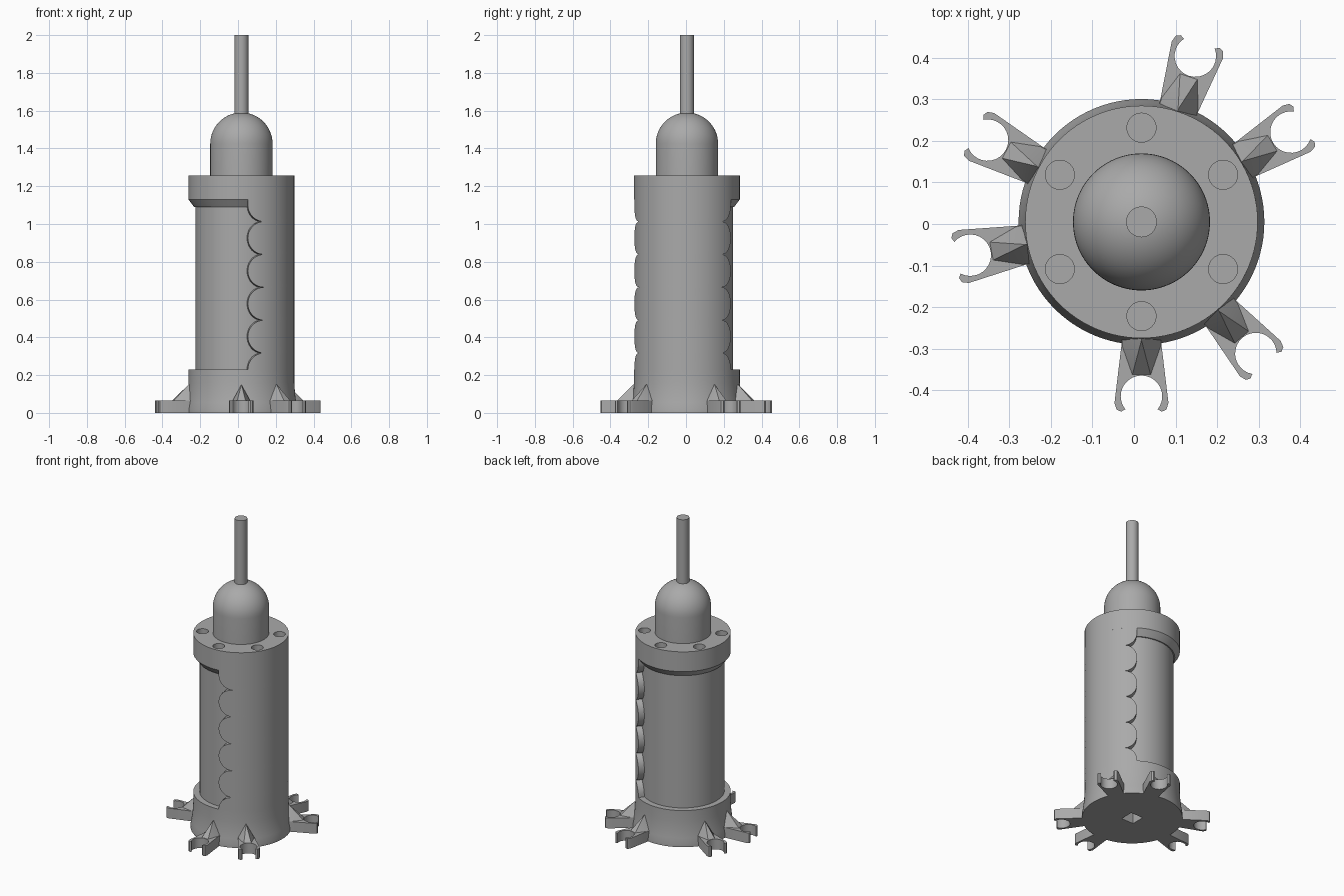
import bpy, bmesh, math
from math import sin, cos, radians, pi
from mathutils import Matrix, Vector

cube = bpy.data.objects.get("Cube")
if cube:
    bpy.data.objects.remove(cube, do_unlink=True)

AXIS = Vector((0.018, 0.005, 0))   # the tower's vertical axis
RADIUS = 0.28

grey = bpy.data.materials.new("plain grey")
grey.use_nodes = True
colour = (0.4, 0.4, 0.4, 1)
grey.diffuse_color = colour
grey.node_tree.nodes["Principled BSDF"].inputs["Base Color"].default_value = colour


def make(name, bm, origin=AXIS):
    bmesh.ops.recalc_face_normals(bm, faces=bm.faces)
    mesh = bpy.data.meshes.new(name)
    bm.to_mesh(mesh)
    bm.free()
    mesh.materials.append(grey)
    ob = bpy.data.objects.new(name, mesh)
    ob.location = origin
    bpy.context.collection.objects.link(ob)
    return ob


def smooth(ob):
    bpy.ops.object.select_all(action="DESELECT")
    ob.select_set(True)
    bpy.context.view_layer.objects.active = ob
    bpy.ops.object.shade_smooth_by_angle(angle=radians(30))


def bridge(bm, loops, closed=False):
    """Skin a list of vertex loops; closed joins the last loop to the first."""
    pairs = list(zip(loops, loops[1:]))
    if closed:
        pairs.append((loops[-1], loops[0]))
    for a, b in pairs:
        for i in range(len(a)):
            j = (i + 1) % len(a)
            bm.faces.new((a[i], a[j], b[j], b[i]))


def lathe(name, profile, steps=96):
    bm = bmesh.new()
    loops = [[bm.verts.new((r * cos(2 * pi * i / steps), r * sin(2 * pi * i / steps), z))
              for i in range(steps)] for r, z in profile]
    bridge(bm, loops)
    bm.faces.new(loops[0])
    bm.faces.new(loops[-1])
    return make(name, bm)


# Main tower: flared foot, lower collar, slim barrel, bevelled upper collar
tower = lathe("tower_body", [
    (0.296, 0), (0.296, 0.02), (0.29, 0.055), (0.284, 0.1), (RADIUS, 0.16), (RADIUS, 0.23),
    (0.243, 0.23), (0.243, 1.09), (0.25, 1.09), (RADIUS, 1.13), (RADIUS, 1.258)])

# Cutter for the ring of bolt holes and the square socket underneath
bm = bmesh.new()
for k in range(6):
    a = radians(30 + 60 * k)
    bmesh.ops.create_cone(bm, cap_ends=True, segments=32, radius1=0.035, radius2=0.035, depth=0.2,
                          matrix=Matrix.Translation((0.227 * cos(a), 0.227 * sin(a), 1.29)))
bmesh.ops.create_cube(bm, size=1, matrix=Matrix.Diagonal((0.088, 0.088, 0.16, 1)))
cutter = make("hole_cutter", bm)
cutter.hide_render = True
mod = tower.modifiers.new("holes", "BOOLEAN")
mod.object = cutter
mod.solver = "EXACT"
smooth(tower)
bpy.ops.object.modifier_apply(modifier=mod.name)
bpy.data.objects.remove(cutter, do_unlink=True)
smooth(tower)

# Dome and mast
dome = [(0.165, 1.25)] + [(0.165 * cos(radians(a)), 1.425 + 0.165 * sin(radians(a)))
                          for a in range(0, 85, 6)]
smooth(lathe("dome", dome))
smooth(lathe("mast", [(0.037, 1.55), (0.037, 2.0)], 48))

# Half sleeve with scalloped side edges
PITCH, LOW, HIGH = 0.174, 0.23, 1.13
rows = []
for k in range(6):
    for t in range(-90, 91, 10):
        z = LOW + PITCH * k + PITCH / 2 * sin(radians(t))
        bulge = cos(radians(t))
        if k == 0 and t < 0:
            continue
        if k == 5 and t > 0:
            break
        if t == -90:
            continue
        rows.append((z, bulge))
rows.append((HIGH, 1))
bm = bmesh.new()
loops = []
COLS = 48
for z, bulge in rows:
    start, end = radians(-65 - 18 * bulge), radians(41 + 15 * bulge)
    angles = [start + (end - start) * i / COLS for i in range(COLS + 1)]
    ring = [(RADIUS, a) for a in angles] + [(0.235, a) for a in reversed(angles)]
    loops.append([bm.verts.new((r * cos(a), r * sin(a), z)) for r, a in ring])
bridge(bm, loops)
for loop in (loops[0], loops[-1]):
    bm.faces.new(loop)
smooth(make("scalloped_sleeve", bm))


# Clip feet: open-ended C plate with a wedge gusset, pointing along +x
def clip(name, degrees):
    bm = bmesh.new()
    half = [(0.25, 0.046), (0.295, 0.048), (0.436, 0.065), (0.452, 0.06), (0.457, 0.049), (0.452, 0.04)]
    bite = [(0.42 + 0.05 * cos(radians(a)), 0.05 * sin(radians(a))) for a in range(50, 311, 13)]
    outline = half + bite + [(x, -y) for x, y in reversed(half)]
    low, high = [[bm.verts.new((x, y, z)) for x, y in outline] for z in (0, 0.066)]
    bridge(bm, [low, high])
    bm.faces.new(low)
    bm.faces.new(high)
    base = [(0.25, 0.046), (0.3, 0.046), (0.368, 0.022),
            (0.368, -0.022), (0.3, -0.046), (0.25, -0.046)]
    foot = [bm.verts.new((x, y, 0.066)) for x, y in base]
    back, peak = bm.verts.new((0.25, 0, 0.15)), bm.verts.new((0.285, 0, 0.15))
    bm.faces.new(foot)
    for i in (1, 2, 3):
        bm.faces.new((foot[i], foot[i + 1], peak))
    bm.faces.new((foot[0], foot[1], peak, back))
    bm.faces.new((foot[4], foot[5], back, peak))
    bm.faces.new((foot[5], foot[0], back))
    ob = make(name, bm)
    ob.rotation_euler.z = radians(degrees)
    smooth(ob)


for n, angle in enumerate((-90, -49, 31, 72, 152, 191), 1):
    clip(f"clip_foot_{n}", angle)
